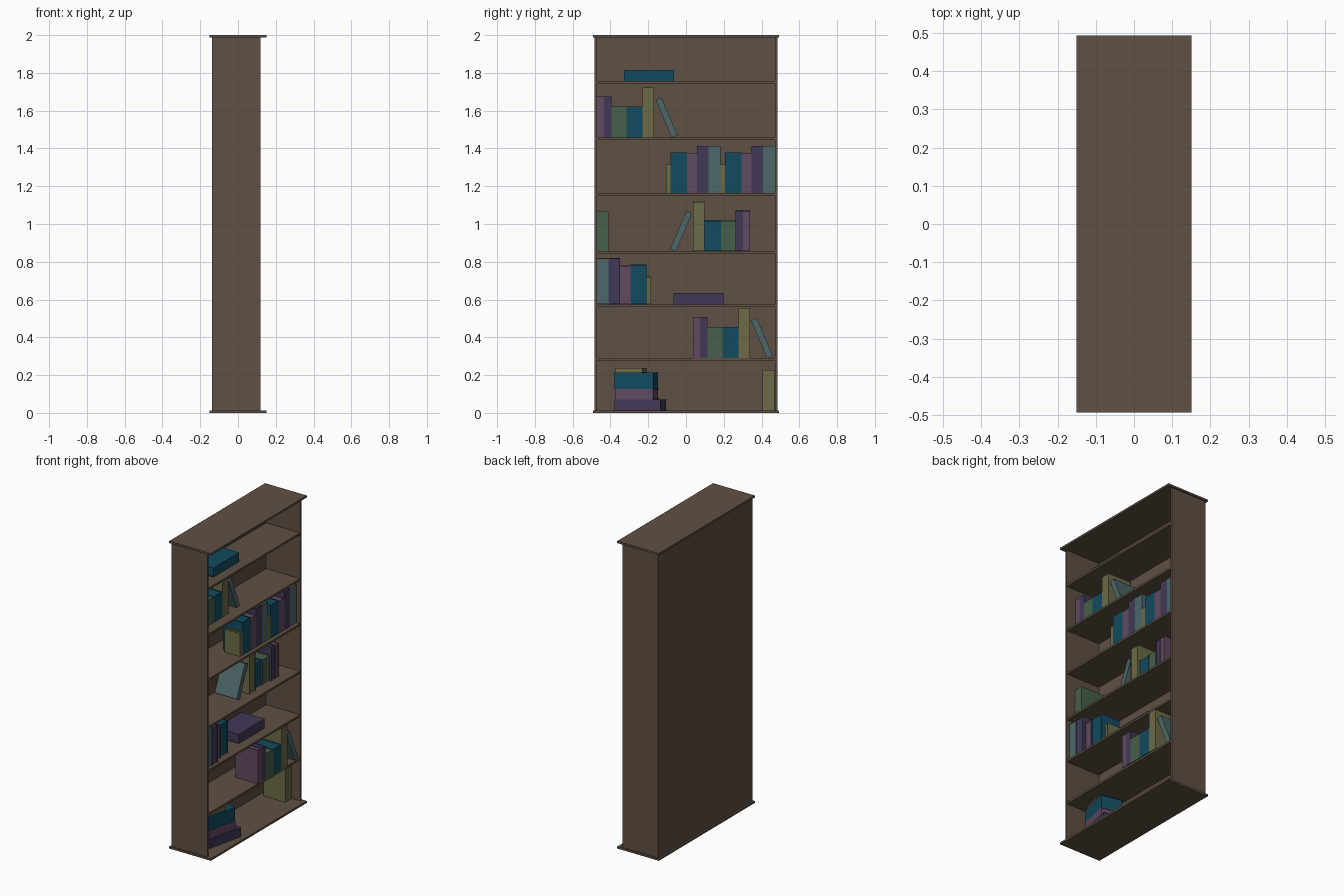
import bpy, bmesh
from math import radians
from mathutils import Matrix, Vector

if "Cube" in bpy.data.objects:
    bpy.data.objects.remove(bpy.data.objects["Cube"])


def material(name, rgb):
    m = bpy.data.materials.new(name)
    m.diffuse_color = (*rgb, 1)
    m.use_nodes = True
    m.node_tree.nodes["Principled BSDF"].inputs["Base Color"].default_value = m.diffuse_color
    return m


MATS = {n: material(n, c) for n, c in {
    "wood": (.115, .08, .057), "teal": (.006, .07, .115), "pink": (.12, .068, .12),
    "purple": (.055, .04, .095), "slate": (.075, .135, .14),
    "yellow": (.15, .145, .062), "green": (.062, .117, .067)}.items()}


def add_boxes(name, boxes, mat, matrix=Matrix()):
    """One object from boxes given as (min corner, max corner)."""
    bm = bmesh.new()
    for lo, hi in boxes:
        lo, hi = Vector(lo), Vector(hi)
        m = Matrix.Translation((lo + hi) / 2) @ Matrix.Diagonal((*(hi - lo), 1))
        bmesh.ops.create_cube(bm, size=1, matrix=m)
    me = bpy.data.meshes.new(name)
    bm.to_mesh(me)
    bm.free()
    me.materials.append(MATS[mat])
    ob = bpy.data.objects.new(name, me)
    ob.matrix_world = matrix
    bpy.context.collection.objects.link(ob)
    return ob


def book(color, d, t, h, loc, rot=Matrix()):
    """Centred book, spine towards +x: two covers, spine and recessed pages."""
    x, y, z, c, r = d / 2, t / 2, h / 2, .003, .004
    add_boxes(color + "_book", [
        ((-x, -y, -z), (x, -y + c, z)), ((-x, y - c, -z), (x, y, z)),
        ((x - c, -y + c, -z), (x, y - c, z)),
        ((-x + r, -y + c, -z + r), (x - c, y - c, z - r))],
        color, Matrix.Translation(loc) @ rot)


# Case: end slabs, sides, back panel, shelves
XB, XF = -.138, .118
for name, z in (("base_slab", 0), ("top_slab", 1.987)):
    add_boxes(name, [((-.15, -.493, z), (.15, .493, z + .013))], "wood")
for name, s in (("left_side", -.478), ("right_side", .478)):
    add_boxes(name, [((XB, s - .006, .013), (XF, s + .006, 1.987))], "wood")
add_boxes("back_panel", [((XB, -.472, .013), (XB + .01, .472, 1.987))], "wood")
TOPS = [.013, .290, .573, .856, 1.165, 1.458, 1.756]
for z in TOPS[1:]:
    add_boxes("shelf", [((XB + .01, -.472, z - .013), (XF - .002, .472, z))], "wood")

# Book groups: colour, depth, thickness, height
GROUP_A = [("pink", .165, .038, .218), ("purple", .165, .039, .218), ("green", .155, .079, .165),
           ("teal", .15, .086, .165), ("yellow", .165, .06, .265)]
GROUP_B = [("yellow", .112, .025, .15), ("teal", .14, .086, .213), ("pink", .145, .055, .207),
           ("purple", .165, .059, .248), ("slate", .165, .064, .248)]
HALF_TURN = Matrix.Rotation(radians(180), 4, 'Z')


def row(group, y, z, x, turned=False):
    """Spines line up at x; a turned row runs to -y with spines at the back."""
    s = -1 if turned else 1
    for color, d, t, h in group:
        book(color, d, t, h, (x - s * d / 2, y + s * t / 2, z + h / 2),
             HALF_TURN if turned else Matrix())
        y += s * t


def leaning(y, z, x, angle):
    book("slate", .16, .033, .218, (x, y, z + .106), Matrix.Rotation(radians(angle), 4, 'X'))


row(GROUP_A, .036, TOPS[1], .12)
leaning(.402, TOPS[1], .03, 23)
row(GROUP_A, .340, TOPS[3], -.108, True)
leaning(-.026, TOPS[3], -.03, -23)
row(GROUP_A, -.472, TOPS[5], .05)
leaning(-.103, TOPS[5], -.035, 23)
row(GROUP_B, -.107, TOPS[4], .09)
row(GROUP_B, .182, TOPS[4], .09)
row(GROUP_B, -.184, TOPS[2], -.065, True)

# Single standing books
book("green", .165, .06, .21, (-.028, -.441, TOPS[3] + .105))
book("yellow", .16, .062, .215, (-.022, .437, TOPS[0] + .1075))

# Single books lying flat
FLAT = Matrix.Rotation(radians(90), 4, 'X')
book("teal", .165, .06, .265, (-.03, -.196, TOPS[6] + .03), FLAT)
book("purple", .165, .061, .265, (-.03, .066, TOPS[2] + .0305), FLAT)

# Skewed stack on the lowest shelf
z = TOPS[0]
for (color, d, t, h), x, y in ((GROUP_B[3], .01, -.239), (GROUP_B[2], .01, -.259),
                               (GROUP_B[1], .01, -.262), (GROUP_B[0], .005, -.291)):
    book(color, d, t, h, (x, y, z + t / 2), Matrix.Rotation(radians(-12.5), 4, 'Z') @ FLAT)
    z += t
